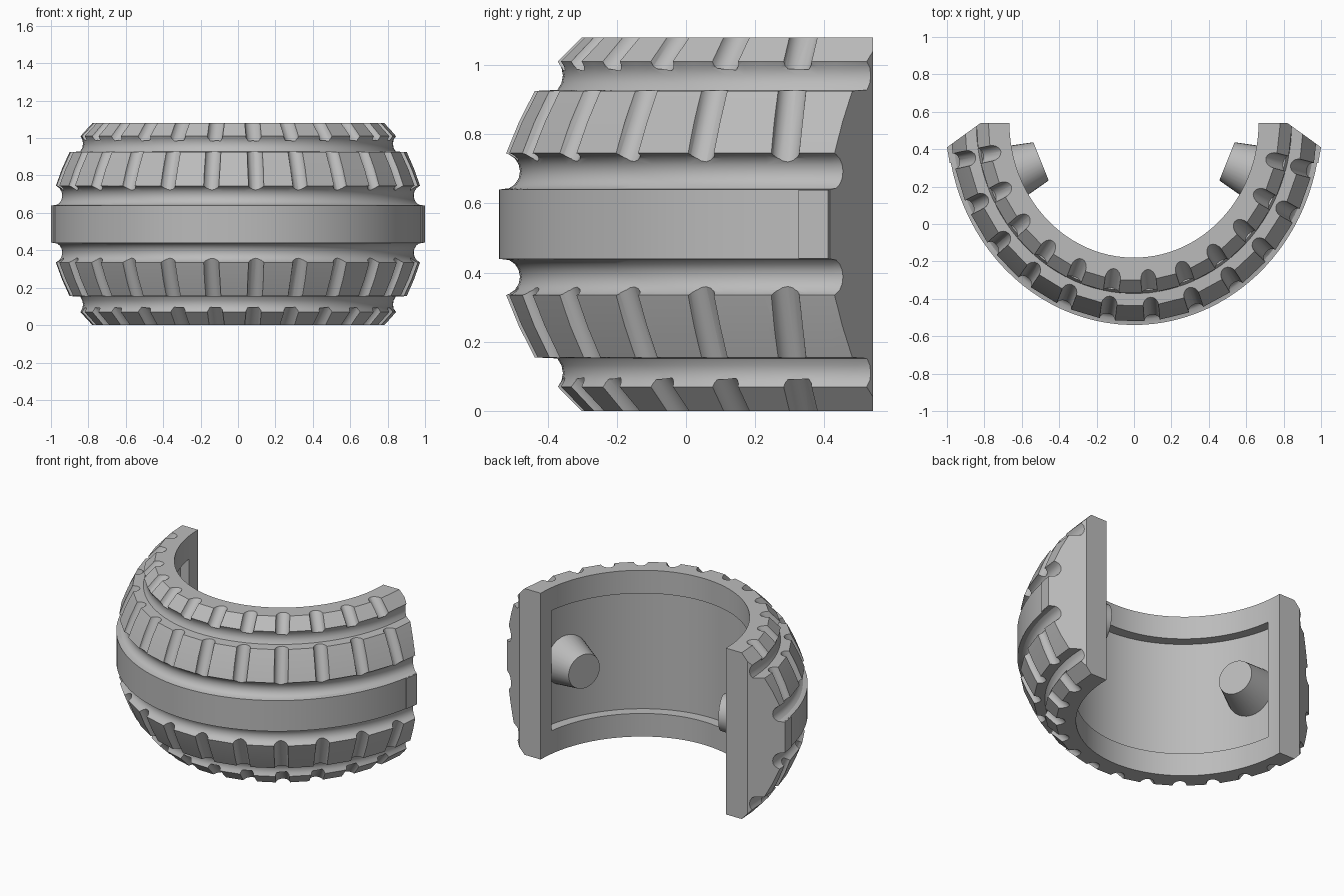
import bpy, bmesh, math
from mathutils import Vector, Matrix

cube = bpy.data.objects.get("Cube")
if cube:
    bpy.data.objects.remove(cube)

MID = 0.54            # half height, also the y centre of the arc
SQUASH = 0.925        # the arc is slightly narrower in x
STEP, START, SUB = math.radians(14.1), math.radians(5.7), 4

grey = bpy.data.materials.new("rubber grey")
grey.use_nodes = True
grey.diffuse_color = (0.5, 0.5, 0.5, 1)
grey.node_tree.nodes["Principled BSDF"].inputs["Base Color"].default_value = (0.5, 0.5, 0.5, 1)


def finish(bm, name):
    bmesh.ops.recalc_face_normals(bm, faces=bm.faces)
    mesh = bpy.data.meshes.new(name)
    bm.to_mesh(mesh)
    bm.free()
    mesh.materials.append(grey)
    obj = bpy.data.objects.new(name, mesh)
    bpy.context.collection.objects.link(obj)
    return obj


def slice_off(bm, point, normal):
    """Remove everything beyond a plane and cap the opening."""
    bmesh.ops.bisect_plane(bm, geom=bm.verts[:] + bm.edges[:] + bm.faces[:],
                           plane_co=point, plane_no=normal, clear_outer=True)
    bmesh.ops.holes_fill(bm, edges=[e for e in bm.edges if e.is_boundary], sides=0)


def on_arc(r, angle, h):
    return Vector((SQUASH * r * math.sin(angle), MID - r * math.cos(angle), MID + h))


def rod(bm, a, b, r1, r2, sides=16):
    """Closed cone or cylinder between two points."""
    d = b - a
    m = Matrix.Translation((a + b) / 2) @ d.to_track_quat('Z', 'Y').to_matrix().to_4x4()
    bmesh.ops.create_cone(bm, cap_ends=True, segments=sides, radius1=r1, radius2=r2,
                          depth=d.length, matrix=m)


def select_only(obj):
    bpy.ops.object.select_all(action='DESELECT')
    obj.select_set(True)
    bpy.context.view_layer.objects.active = obj


def cut(obj, cutter):
    mod = obj.modifiers.new("cut", 'BOOLEAN')
    mod.operation = 'DIFFERENCE'
    mod.solver = 'EXACT'
    mod.use_self = True
    mod.object = cutter
    select_only(obj)
    bpy.ops.object.modifier_apply(modifier=mod.name)
    bpy.data.objects.remove(cutter)


# Upper half of the tread section: (radius, height from middle, flat block?)
band = [(1.066, 0.205), (1.029, 0.295), (0.983, 0.385)]
shoulder = [(0.916, 0.47), (0.846, MID)]
half = [(1.08, 0.10, False)]
for i in range(1, 8):
    t = math.pi * i / 8
    half.append((1.07 - 0.05 * math.sin(t), 0.1525 - 0.0525 * math.cos(t), False))
half += [(r, h, True) for r, h in band]
half += [(0.912, 0.388, False), (0.90, 0.408, False), (0.896, 0.43, False), (0.90, 0.452, False)]
half += [(r, h, True) for r, h in shoulder]
outer = [(r, -h, f) for r, h, f in reversed(half)] + half

# Tread shell swept round the arc, then trimmed at both ends
bm = bmesh.new()
rings = []
for i in range(-8 * SUB, 7 * SUB + 1):
    angle = START + STEP * i / SUB
    off = (i % SUB) / SUB * STEP - STEP / 2
    flat = math.cos(STEP / 2) / math.cos(off)
    ring = [on_arc(r * (flat if f else 1), angle, h) for r, h, f in outer]
    ring += [on_arc(0.72, angle, MID), on_arc(0.72, angle, -MID)]
    rings.append([bm.verts.new(p) for p in ring])
n = len(rings[0])
for a, b in zip(rings, rings[1:]):
    for j in range(n):
        bm.faces.new((a[j], a[(j + 1) % n], b[(j + 1) % n], b[j]))
slice_off(bm, (0, 0.54, 0), (0, 1, 0))
for s in (1, -1):
    slice_off(bm, (s * 0.82, 0.54, 0), (s * 0.13, 0.18, 0))
shell = finish(bm, "tread_shell")

# Recess in the inner wall
bm = bmesh.new()
rod(bm, Vector((0, MID, 0.15)), Vector((0, MID, 0.93)), 0.788, 0.788, 96)
bmesh.ops.scale(bm, vec=(SQUASH, 1, 1), verts=bm.verts)
slice_off(bm, (0, 0.44, 0), (0, 1, 0))
cut(shell, finish(bm, "recess_cutter"))

# Round cross slots through the bands and shoulders
bm = bmesh.new()
for k in range(-6, 6):
    angle = START + STEP * k
    for profile, before, after in ((band, 0.03, 0.03), (shoulder, 0.005, 0.08)):
        (r1, h1), (r2, h2) = profile[0], profile[-1]
        for s in (1, -1):
            a, b = on_arc(r1, angle, s * h1), on_arc(r2, angle, s * h2)
            d = (b - a).normalized()
            rod(bm, a - d * before, b + d * after, 0.042, 0.042)
cut(shell, finish(bm, "slot_cutter"))

# Tapered pegs on the inner wall, and raised pads at the ends of the centre band
parts = [shell]
for s, side in ((1, "left"), (-1, "right")):
    bm = bmesh.new()
    tip = Vector((s * 0.497, 0.335, MID))
    rod(bm, tip + Vector((s * 0.93, -0.37, 0)) * 0.26, tip, 0.172, 0.11, 32)
    parts.append(finish(bm, side + "_peg"))

    bm = bmesh.new()
    corners = [(0.9, 0.325), (0.985, 0.325), (1.0, 0.41), (0.9, 0.475)]
    face = bm.faces.new([bm.verts.new((s * x, y, 0.441)) for x, y in corners])
    top = bmesh.ops.extrude_face_region(bm, geom=[face])["geom"]
    bmesh.ops.translate(bm, vec=(0, 0, 0.198),
                        verts=[v for v in top if isinstance(v, bmesh.types.BMVert)])
    parts.append(finish(bm, side + "_end_pad"))

for obj in parts:
    select_only(obj)
    bpy.ops.object.shade_smooth_by_angle(angle=math.radians(28))
